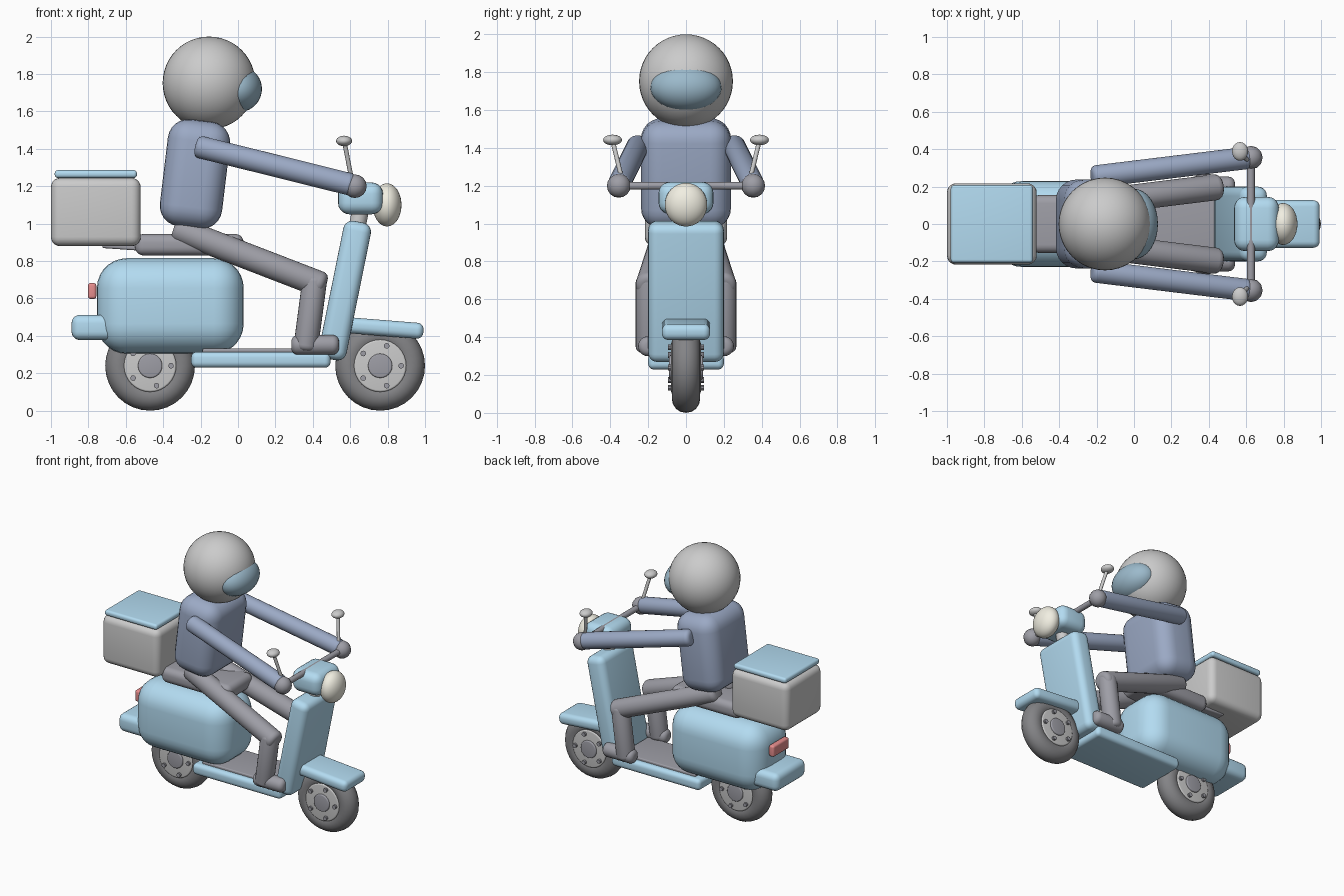
import bpy, bmesh, math
from mathutils import Vector, Matrix

if "Cube" in bpy.data.objects:
    bpy.data.objects.remove(bpy.data.objects["Cube"])


def material(name, r, g, b):
    m = bpy.data.materials.new(name)
    m.diffuse_color = (r, g, b, 1)
    m.use_nodes = True
    m.node_tree.nodes["Principled BSDF"].inputs["Base Color"].default_value = m.diffuse_color
    return m


BLUE = material("paint_blue", 0.45, 0.71, 0.88)
NAVY = material("jacket_navy", 0.33, 0.40, 0.56)
DARK = material("dark_grey", 0.34, 0.34, 0.38)
TYRE = material("rubber", 0.23, 0.23, 0.24)
LIGHT = material("light_metal", 0.82, 0.82, 0.84)
CREAM = material("lamp_cream", 0.88, 0.86, 0.76)
RED = material("lamp_red", 0.80, 0.27, 0.27)
VISOR = material("visor_blue", 0.33, 0.49, 0.60)


def finish(bm, name, mat):
    mesh = bpy.data.meshes.new(name)
    bmesh.ops.recalc_face_normals(bm, faces=bm.faces)
    bm.to_mesh(mesh)
    bm.free()
    ob = bpy.data.objects.new(name, mesh)
    if mat:
        mesh.materials.append(mat)
    bpy.context.collection.objects.link(ob)
    return ob


def round_box(name, center, size, bevel, mat=None, tilt=0.0, segments=5):
    bm = bmesh.new()
    bmesh.ops.create_cube(bm, size=1)
    bmesh.ops.scale(bm, vec=size, verts=bm.verts)
    bmesh.ops.bevel(bm, geom=bm.edges[:], offset=bevel, segments=segments,
                    profile=0.5, affect='EDGES')
    ob = finish(bm, name, mat)
    ob.location = center
    ob.rotation_euler.y = tilt
    return ob


def rod(name, a, b, radius, mat=None, bevel=0.0, sides=24):
    a, b = Vector(a), Vector(b)
    bm = bmesh.new()
    bmesh.ops.create_cone(bm, cap_ends=True, segments=sides, radius1=radius,
                          radius2=radius, depth=(b - a).length)
    if bevel:
        rims = {e for f in bm.faces if len(f.verts) > 4 for e in f.edges}
        bmesh.ops.bevel(bm, geom=list(rims), offset=bevel, segments=4,
                        profile=0.5, affect='EDGES')
    turn = Vector((0, 0, 1)).rotation_difference(b - a).to_matrix().to_4x4()
    bm.transform(Matrix.Translation((a + b) / 2) @ turn)
    return finish(bm, name, mat)


def ellipsoid(name, center, radii, mat=None, u=32, v=20):
    bm = bmesh.new()
    bmesh.ops.create_uvsphere(bm, u_segments=u, v_segments=v, radius=1)
    bmesh.ops.scale(bm, vec=radii, verts=bm.verts)
    ob = finish(bm, name, mat)
    ob.location = center
    return ob


# wheels: tyre, rim disc, hub and five bolts on each side
def wheel(name, x):
    z, h = 0.24, 0.078
    bpy.ops.mesh.primitive_torus_add(
        location=(x, 0, z), rotation=(math.pi / 2, 0, 0), major_radius=0.165,
        minor_radius=0.075, major_segments=32, minor_segments=16)
    tyre = bpy.context.object
    tyre.name = name + "_tyre"
    tyre.data.materials.append(TYRE)
    rod(name + "_rim", (x, -h, z), (x, h, z), 0.14, LIGHT, 0.01, 32)
    rod(name + "_hub", (x, -0.09, z), (x, 0.09, z), 0.065, DARK, 0.008)
    for i in range(5):
        t = math.tau * i / 5
        bx, bz = x + 0.112 * math.cos(t), z + 0.112 * math.sin(t)
        rod(name + "_bolt", (bx, -0.095, bz), (bx, 0.095, bz), 0.015, DARK, 0, 10)


wheel("rear_wheel", -0.47)
wheel("front_wheel", 0.76)

# scooter bodywork
round_box("rear_body", (-0.362, 0, 0.56), (0.785, 0.46, 0.51), 0.16, BLUE, segments=7)
round_box("rear_fender", (-0.72, 0, 0.445), (0.34, 0.36, 0.135), 0.045, BLUE)
round_box("tail_light", (-0.78, 0, 0.64), (0.045, 0.19, 0.085), 0.015, RED)
round_box("floorboard", (0.122, 0, 0.272), (0.745, 0.40, 0.085), 0.03, BLUE)
round_box("floor_mat", (0.12, 0, 0.317), (0.62, 0.32, 0.03), 0.008, DARK)
round_box("leg_shield", (0.572, 0, 0.642), (0.15, 0.40, 0.75), 0.05, BLUE, 0.2)
round_box("front_fender", (0.775, 0, 0.442), (0.435, 0.255, 0.085), 0.035, BLUE, 0.08)
rod("steering_column", (0.62, 0, 0.90), (0.665, 0, 1.12), 0.045, LIGHT)
round_box("headset", (0.655, 0, 1.135), (0.24, 0.29, 0.17), 0.06, BLUE)
ellipsoid("headlight", (0.797, 0, 1.10), (0.077, 0.112, 0.115), CREAM)

# seat, rack and cargo box
round_box("seat", (-0.26, 0, 0.887), (0.58, 0.31, 0.115), 0.045, DARK)
round_box("rack", (-0.56, 0, 0.873), (0.33, 0.22, 0.03), 0.01, DARK, 0.07)
round_box("cargo_box", (-0.76, 0, 1.062), (0.48, 0.435, 0.365), 0.05)
round_box("cargo_lid", (-0.76, 0, 1.265), (0.44, 0.415, 0.042), 0.018, BLUE)

# handlebar
rod("handlebar", (0.625, -0.36, 1.20), (0.625, 0.36, 1.20), 0.021, DARK)

# rider torso and helmet
round_box("torso", (-0.23, 0, 1.265), (0.335, 0.475, 0.575), 0.11, NAVY, 0.12, 6)
ellipsoid("helmet", (-0.155, 0, 1.752), (0.248, 0.248, 0.248), None, 40, 24)
ellipsoid("visor", (0.0, 0, 1.72), (0.128, 0.188, 0.125), VISOR)

# mirrored limbs, hands and mirrors
for s, side in ((-1, "right"), (1, "left")):
    rod(side + "_arm", (-0.225, s * 0.252, 1.415), (0.62, s * 0.355, 1.205),
        0.06, NAVY, 0.03)
    ellipsoid(side + "_hand", (0.625, s * 0.355, 1.20), (0.063,) * 3, DARK, 12, 8)
    rod(side + "_thigh", (-0.34, s * 0.10, 0.975), (0.465, s * 0.20, 0.665),
        0.07, DARK, 0.035)
    rod(side + "_shin", (0.413, s * 0.20, 0.72), (0.36, s * 0.20, 0.32),
        0.066, DARK, 0.03)
    rod(side + "_foot", (0.285, s * 0.20, 0.352), (0.54, s * 0.20, 0.352),
        0.053, DARK, 0.035)
    rod(side + "_mirror_stem", (0.615, s * 0.33, 1.20), (0.57, s * 0.386, 1.43),
        0.012, LIGHT, 0, 12)
    ellipsoid(side + "_mirror", (0.567, s * 0.388, 1.442), (0.043, 0.05, 0.028),
              LIGHT, 20, 12)

# smooth shading with sharp edges kept
bpy.ops.object.select_all(action='SELECT')
bpy.context.view_layer.objects.active = bpy.data.objects["torso"]
bpy.ops.object.shade_smooth_by_angle(angle=math.radians(35))
